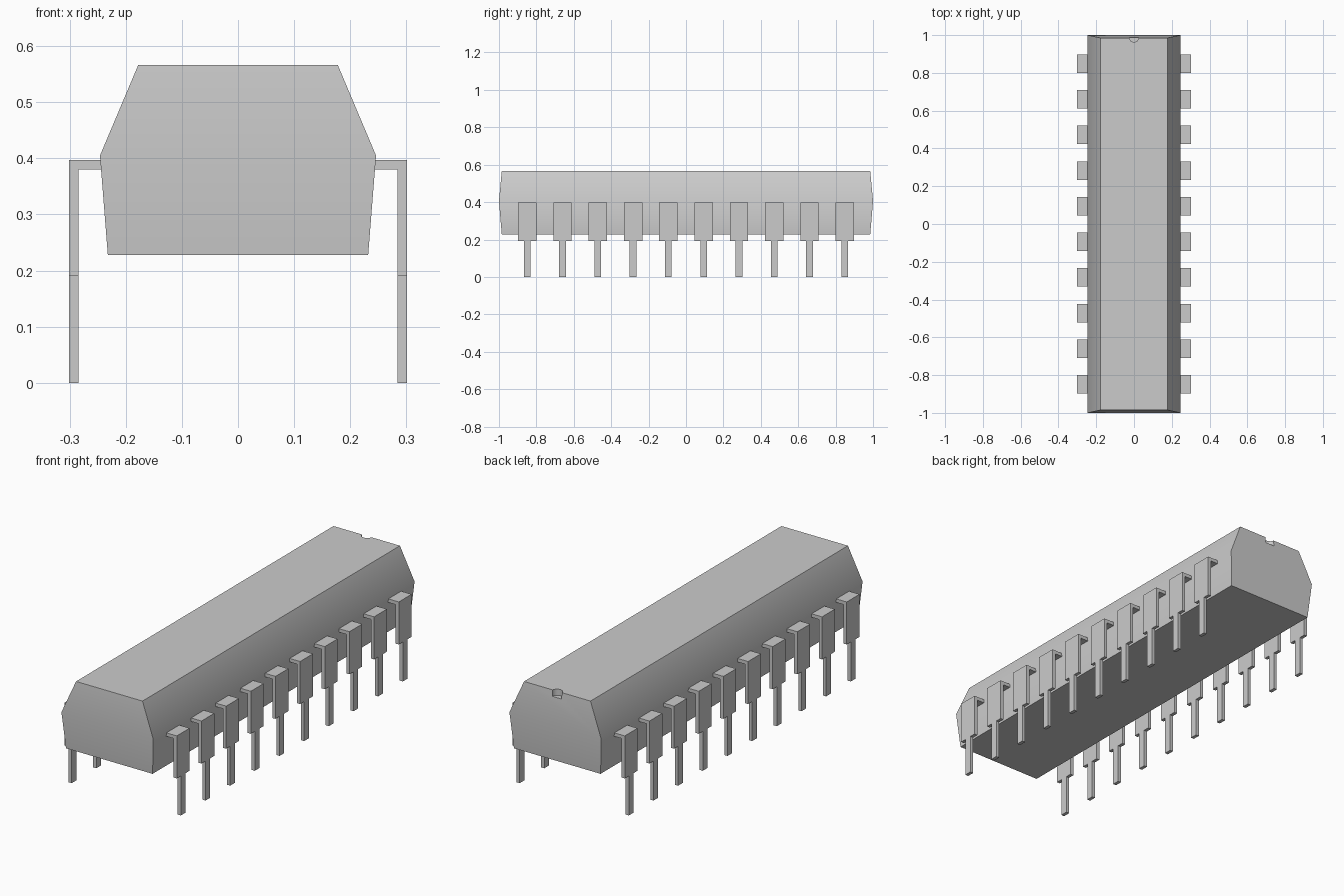
import bpy
import bmesh
from math import radians

cube = bpy.data.objects.get("Cube")
if cube:
    bpy.data.objects.remove(cube)

grey = bpy.data.materials.new("plain_grey")
grey.use_nodes = True
GREY = (0.6, 0.6, 0.6, 1)
grey.diffuse_color = GREY
grey.node_tree.nodes["Principled BSDF"].inputs["Base Color"].default_value = GREY


def make_object(name, bm):
    bmesh.ops.recalc_face_normals(bm, faces=bm.faces)
    mesh = bpy.data.meshes.new(name)
    bm.to_mesh(mesh)
    bm.free()
    mesh.materials.append(grey)
    obj = bpy.data.objects.new(name, mesh)
    bpy.context.collection.objects.link(obj)
    return obj


# Chip body: rectangles (half width, half length, height) joined upwards
bm = bmesh.new()
rings = []
for hx, hy, z in ((0.232, 0.985, 0.228), (0.246, 1.0, 0.405), (0.178, 0.985, 0.566)):
    rings.append([bm.verts.new((sx * hx, sy * hy, z))
                  for sx, sy in ((-1, -1), (1, -1), (1, 1), (-1, 1))])
bm.faces.new(rings[0])
bm.faces.new(rings[-1])
for low, high in zip(rings, rings[1:]):
    for i in range(4):
        j = (i + 1) % 4
        bm.faces.new((low[i], low[j], high[j], high[i]))
body = make_object("chip_body", bm)

# Round orientation notch in the top of the back end
bm = bmesh.new()
bmesh.ops.create_cone(bm, cap_ends=True, segments=24, radius1=0.025, radius2=0.025, depth=0.1)
bmesh.ops.translate(bm, verts=bm.verts, vec=(0, 0.988, 0.586))
cutter = make_object("notch_cutter", bm)
cutter.hide_render = True
cutter.hide_set(True)
notch = body.modifiers.new("notch", "BOOLEAN")
notch.operation = "DIFFERENCE"
notch.solver = "EXACT"
notch.object = cutter

bpy.ops.object.select_all(action="DESELECT")
body.select_set(True)
bpy.context.view_layer.objects.active = body
bpy.ops.object.modifier_apply(modifier="notch")
bpy.data.objects.remove(cutter)
bpy.ops.object.shade_smooth_by_angle(angle=radians(30))


# Pins: a bent wide strip with a narrow prong below, repeated and mirrored
def extrude_profile(bm, profile, y, half_width):
    face = bm.faces.new([bm.verts.new((x, y - half_width, z)) for x, z in profile])
    moved = bmesh.ops.extrude_face_region(bm, geom=[face])["geom"]
    verts = [v for v in moved if isinstance(v, bmesh.types.BMVert)]
    bmesh.ops.translate(bm, verts=verts, vec=(0, 2 * half_width, 0))


INNER, OUTER, PITCH, FIRST = 0.284, 0.301, 0.1887, -0.849
SHOULDER, UNDER, TOP = 0.191, 0.38, 0.397
bm = bmesh.new()
extrude_profile(bm, ((0.235, UNDER), (INNER, UNDER), (INNER, SHOULDER),
                     (OUTER, SHOULDER), (OUTER, TOP), (0.235, TOP)), FIRST, 0.049)
extrude_profile(bm, ((INNER, 0), (OUTER, 0), (OUTER, SHOULDER), (INNER, SHOULDER)),
                FIRST, 0.018)
pins = make_object("pins", bm)
row = pins.modifiers.new("row", "ARRAY")
row.count = 10
row.use_relative_offset = False
row.use_constant_offset = True
row.constant_offset_displace = (0, PITCH, 0)
mirror = pins.modifiers.new("both_sides", "MIRROR")
mirror.use_axis = (True, False, False)
